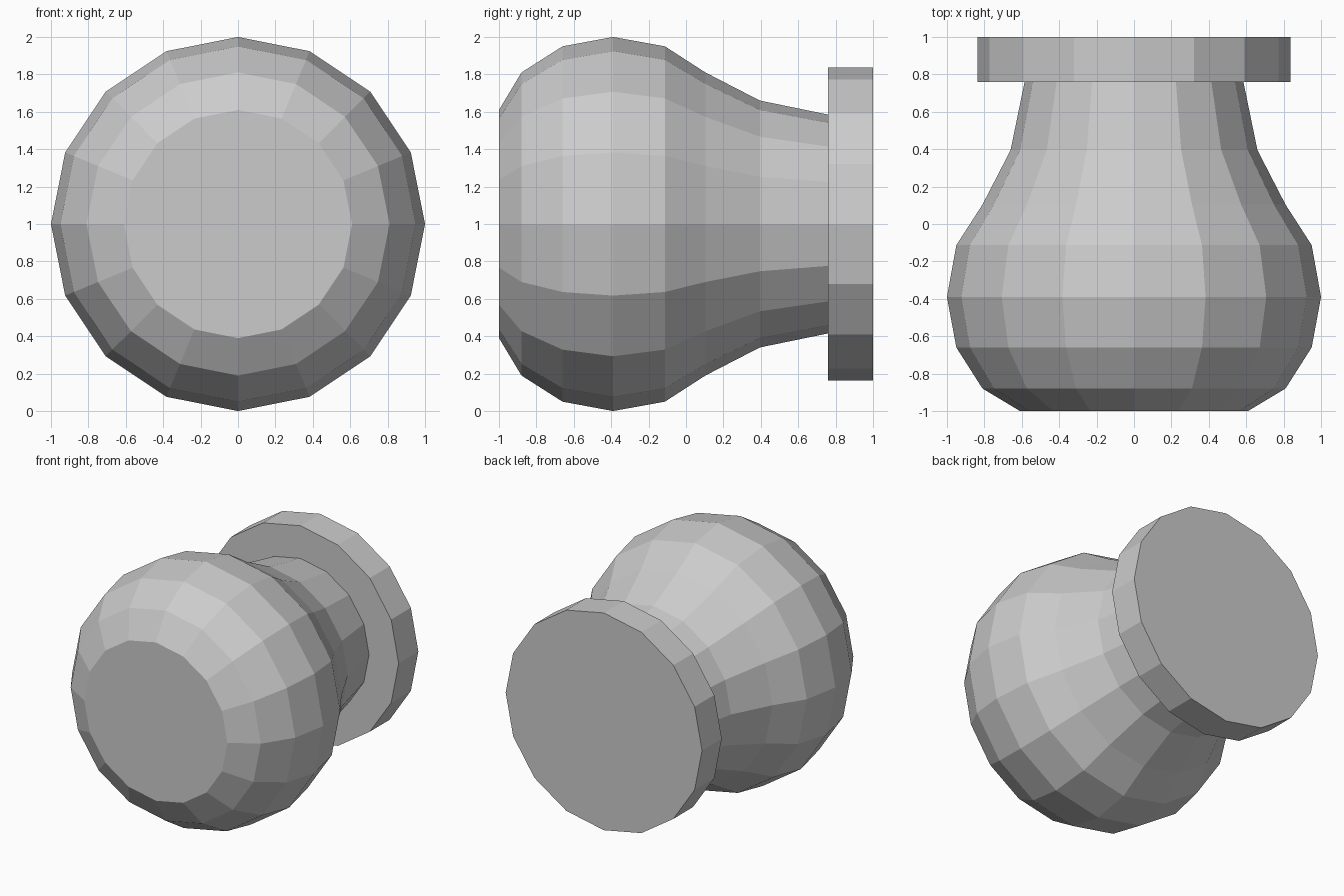
import bpy, bmesh
from math import sin, cos, pi

if "Cube" in bpy.data.objects:
    bpy.data.objects.remove(bpy.data.objects["Cube"])

SIDES = 16
CENTRE_Z = 1.0


def lathe(name, profile):
    """Revolve (y, radius) points about the y axis, with capped ends."""
    bm = bmesh.new()
    rings = []
    for y, r in profile:
        rings.append([bm.verts.new((r * cos(2 * pi * i / SIDES), y,
                                    CENTRE_Z + r * sin(2 * pi * i / SIDES)))
                      for i in range(SIDES)])
    for a, b in zip(rings, rings[1:]):
        for i in range(SIDES):
            j = (i + 1) % SIDES
            bm.faces.new((a[i], a[j], b[j], b[i]))
    bm.faces.new(rings[0])
    bm.faces.new(rings[-1])
    bmesh.ops.recalc_face_normals(bm, faces=bm.faces)
    mesh = bpy.data.meshes.new(name)
    bm.to_mesh(mesh)
    bm.free()
    obj = bpy.data.objects.new(name, mesh)
    bpy.context.collection.objects.link(obj)
    return obj


# Rounded knob with a flat front, narrowing into the neck
lathe("knob", [(-1.0, 0.61), (-0.88, 0.81), (-0.66, 0.95), (-0.39, 1.0),
               (-0.113, 0.95), (0.104, 0.81), (0.395, 0.66), (0.76, 0.585)])

# Flat mounting plate at the back
lathe("mounting_plate", [(0.76, 0.837), (1.0, 0.837)])
